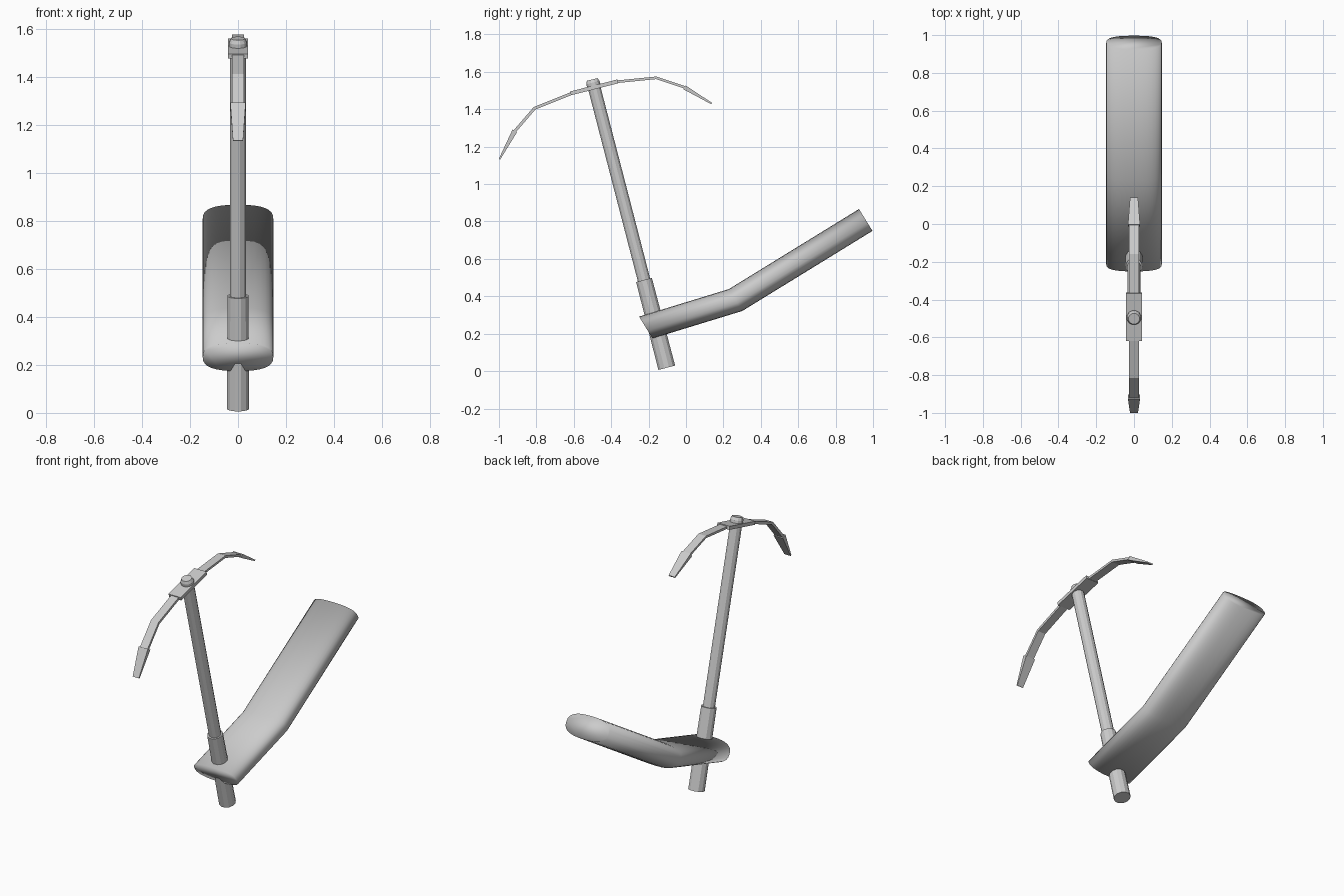
import bpy, bmesh, math
from mathutils import Vector

if "Cube" in bpy.data.objects:
    bpy.data.objects.remove(bpy.data.objects["Cube"])


def loft(name, rings, smooth=False):
    """Skin a list of equal-length vertex rings and cap both ends."""
    bm = bmesh.new()
    vs = [[bm.verts.new(p) for p in r] for r in rings]
    n = len(vs[0])
    for a, b in zip(vs, vs[1:]):
        for i in range(n):
            j = (i + 1) % n
            bm.faces.new((a[i], a[j], b[j], b[i]))
    bm.faces.new(vs[0][::-1])
    bm.faces.new(vs[-1])
    bmesh.ops.recalc_face_normals(bm, faces=bm.faces[:])
    for f in bm.faces:
        f.smooth = smooth
    me = bpy.data.meshes.new(name)
    bm.to_mesh(me)
    bm.free()
    ob = bpy.data.objects.new(name, me)
    bpy.context.collection.objects.link(ob)
    return ob


# Tilted shaft axis
BASE = Vector((0, -0.103, 0.018))
AXIS = Vector((0, -0.399, 1.541)).normalized()
SIDE = AXIS.cross(Vector((1, 0, 0)))


def rod(name, steps, sides=12):
    """Turned part on the shaft axis; steps are (distance, radius)."""
    rings = []
    for t, r in steps:
        rings.append([BASE + AXIS * t + r * (Vector((math.cos(a), 0, 0)) + SIDE * math.sin(a))
                      for a in ((k + 0.5) * 2 * math.pi / sides for k in range(sides))])
    return loft(name, rings)


def bar(name, pts):
    """Flat bar in the x = 0 plane; pts are (y, z, half width, thickness)."""
    rings = []
    for i, (y, z, w, t) in enumerate(pts):
        p, q = pts[max(i - 1, 0)], pts[min(i + 1, len(pts) - 1)]
        d = Vector((0, q[0] - p[0], q[1] - p[1])).normalized()
        n = Vector((0, -d.z, d.y)) * t / 2
        c, x = Vector((0, y, z)), Vector((w, 0, 0))
        rings.append([c - x - n, c + x - n, c + x + n, c - x + n])
    return loft(name, rings)


# Handle
rod("handle_sleeve", [(0, 0.048), (0.485, 0.045)])
rod("handle_shaft", [(0.4, 0.035), (1.55, 0.035)])
rod("handle_cap", [(1.545, 0.038), (1.575, 0.038), (1.592, 0.03)])

# Pick head
bar("head_plate", [(-0.617, 1.485, 0.042, 0.021), (-0.365, 1.549, 0.042, 0.021)])
bar("front_arm", [(-0.60, 1.489, 0.026, 0.016), (-0.81, 1.405, 0.026, 0.016),
                  (-0.922, 1.275, 0.026, 0.016)])
bar("front_tip", [(-0.915, 1.285, 0.032, 0.028), (-0.997, 1.133, 0.021, 0.008)])
bar("back_arm", [(-0.38, 1.546, 0.026, 0.014), (-0.16, 1.568, 0.026, 0.014),
                 (0.0, 1.515, 0.026, 0.014)])
bar("back_tip", [(-0.008, 1.517, 0.032, 0.024), (0.138, 1.43, 0.021, 0.008)])

# Bent rounded paddle: one slanted section carried along three points
N, E = 32, 2 / 2.6
half = Vector((0, -0.036, 0.0585))
section = []
for k in range(N):
    c, s = math.cos(2 * math.pi * k / N), math.sin(2 * math.pi * k / N)
    section.append(Vector((math.copysign(abs(c) ** E, c) * 0.147, 0, 0))
                   + half * math.copysign(abs(s) ** E, s))
path = [(-0.215, 0.233), (0.265, 0.38), (0.961, 0.808)]
loft("bent_paddle", [[Vector((0, y, z)) + p for p in section] for y, z in path], smooth=True)
